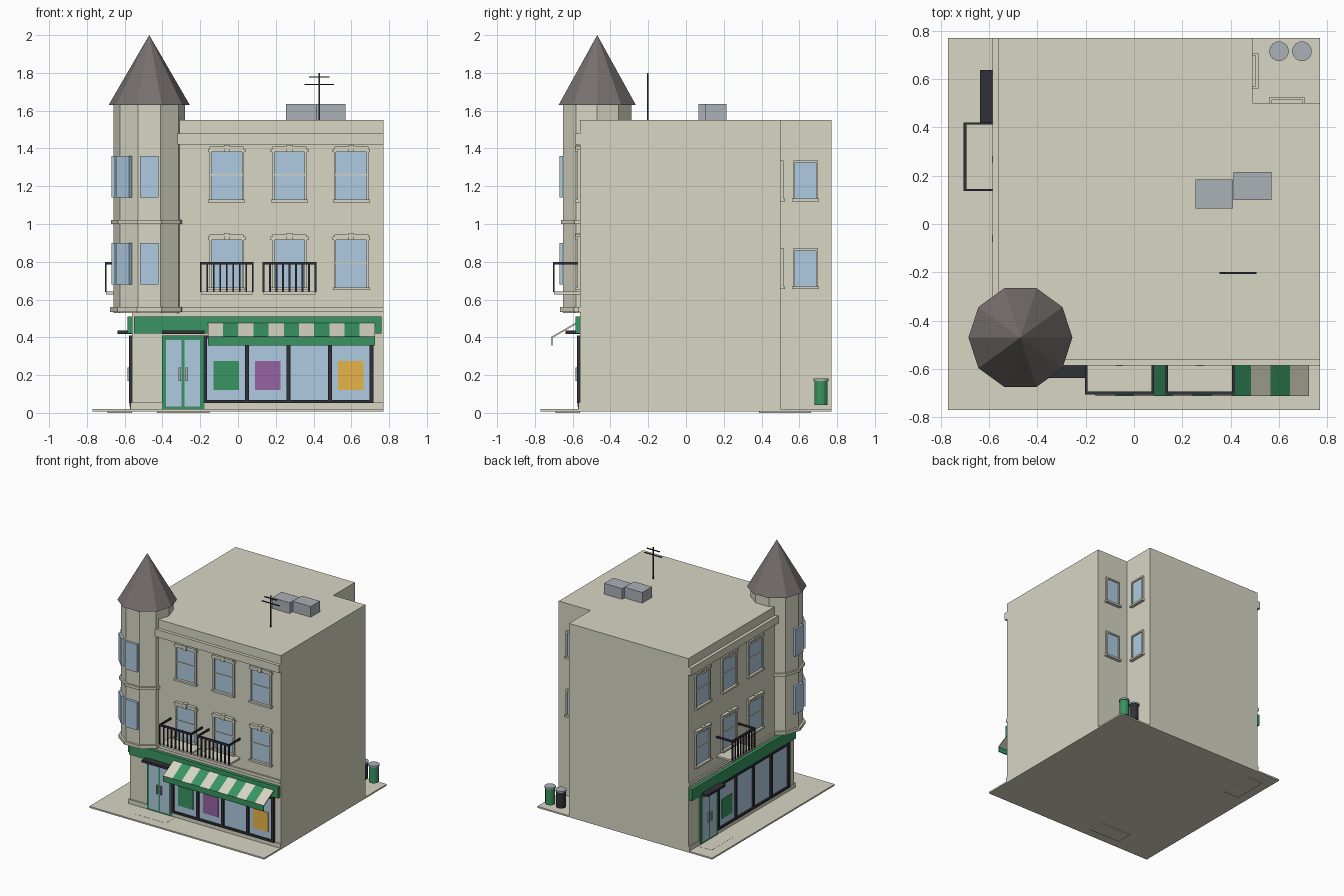
import bpy, bmesh
from math import sin, cos, pi, radians
from mathutils import Matrix, Vector

old = bpy.data.objects.get("Cube")
if old:
    bpy.data.objects.remove(old)


def material(name, *rgb):
    m = bpy.data.materials.new(name)
    m.use_nodes = True
    m.diffuse_color = (*rgb, 1)
    m.node_tree.nodes["Principled BSDF"].inputs["Base Color"].default_value = (*rgb, 1)
    return m


stone = material("pale stone", .68, .67, .55)
glass = material("blue glass", .43, .6, .76)
green = material("shop green", .04, .3, .12)
dark = material("dark metal", .03, .03, .04)
slate = material("roof slate", .18, .16, .155)
grey = material("grey metal", .41, .44, .475)
purple = material("purple paper", .31, .126, .36)
orange = material("orange paper", .8, .46, .065)


def finish(name, bm, *mats):
    bmesh.ops.recalc_face_normals(bm, faces=bm.faces)
    mesh = bpy.data.meshes.new(name)
    bm.to_mesh(mesh)
    bm.free()
    for m in mats:
        mesh.materials.append(m)
    ob = bpy.data.objects.new(name, mesh)
    bpy.context.scene.collection.objects.link(ob)
    return ob


def boxes(name, mat, frame, *spans):
    """Boxes given as (u0, u1, z0, z1, d0, d1); d is the distance out of the wall."""
    bm = bmesh.new()
    for u0, u1, z0, z1, d0, d1 in spans:
        size = Matrix.Diagonal((u1 - u0, d1 - d0, z1 - z0, 1))
        mid = Matrix.Translation(((u0 + u1) / 2, -(d0 + d1) / 2, (z0 + z1) / 2))
        bmesh.ops.create_cube(bm, size=1, matrix=frame @ mid @ size)
    return finish(name, bm, mat)


def prism(name, mat, points, z0, z1, tip=None):
    """Extrude an outline upwards, or draw it to a point above tip."""
    bm = bmesh.new()
    base = bm.faces.new([bm.verts.new((x, y, z0)) for x, y in points])
    if tip:
        apex = bm.verts.new((*tip, z1))
        for e in list(base.edges):
            bm.faces.new((*e.verts, apex))
    else:
        top = bmesh.ops.extrude_face_region(bm, geom=[base])["geom"]
        lift = [v for v in top if isinstance(v, bmesh.types.BMVert)]
        bmesh.ops.translate(bm, verts=lift, vec=(0, 0, z1 - z0))
        if not base.is_valid or len(bm.faces) < len(points) + 2:
            bm.faces.new([v for v in bm.verts if abs(v.co.z - z0) < 1e-5])
    return finish(name, bm, mat)


def ring(x, y, r, n):
    return [(x + r * cos(2 * pi * i / n), y + r * sin(2 * pi * i / n)) for i in range(n)]


def wall(turn, distance):
    return Matrix.Rotation(radians(turn), 4, "Z") @ Matrix.Translation((0, -distance, 0))


W, E = .56, .77          # street walls and rear walls
front, left = wall(0, W), wall(-90, W)
notch_side, notch_back = wall(90, .49), wall(180, .5)
world = Matrix.Identity(4)

# Pavement and building body with the rear corner notch
boxes("pavement", stone, world, (-E, E, .008, .02, -E, E))
prism("building_body", stone,
      [(-W, -W), (E, -W), (E, .5), (.49, .5), (.49, E), (-W, E)], .01, 1.55)

# Mouldings along the two street walls
for side, frame, a, b in (("front", front, -W, E), ("left", left, -E, W)):
    def span(out):
        return (a - out, b) if side == "front" else (a, b + out)
    boxes(side + "_cornice", stone, frame, (*span(.025), 1.42, 1.48, 0, .025))
    boxes(side + "_ledge", stone, frame, (*span(.012), .535, .56, 0, .012))
    boxes(side + "_plinth", stone, frame, (*span(.008), .015, .055, 0, .008))
    boxes(side + "_fascia", green, frame, (a + .01, b - .01, .42, .51, 0, .025))


def sash_window(name, frame, u, z):
    w, h = .08, .25
    boxes(name + "_glass", glass, frame, (u - w, u + w, z, z + h, 0, .005))
    spans = [(u - .098, u + .098, z - .015, z, 0, .025),
             (u - w, u + w, z + .127, z + .135, 0, .01),
             (u - .1, u + .1, z + h, z + h + .018, 0, .018),
             (u - .09, u + .09, z + h + .018, z + h + .03, 0, .025),
             (u - .015, u + .015, z + h, z + h + .037, 0, .028)]
    for s in (-1, 1):
        edge = sorted((u + s * w, u + s * (w + .013)))
        spans.append((*edge, z, z + h, 0, .015))
    boxes(name + "_surround", stone, frame, *spans)


for side, frame, shift in (("front", front, 0), ("left", left, -.54)):
    for i, u in enumerate((-.06, .273, .6)):
        for floor, z in (("middle", .665), ("upper", 1.13)):
            sash_window(f"{side}_{floor}_window_{i + 1}", frame, u + shift, z)

# Plain windows in the rear notch
for side, frame, u in (("notch_side", notch_side, .633), ("notch_back", notch_back, -.633)):
    for floor, z in (("middle", .67), ("upper", 1.135)):
        w, h = .055, .19
        boxes(f"{side}_{floor}_glass", glass, frame, (u - w, u + w, z, z + h, 0, .005))
        boxes(f"{side}_{floor}_frame", stone, frame,
              (u - .072, u + .072, z - .015, z, 0, .025),
              (u - .065, u + .065, z + h, z + h + .012, 0, .015),
              (u - .065, u - w, z, z + h, 0, .015),
              (u + w, u + .065, z, z + h, 0, .015))


# Balconies
def balcony(name, frame, u):
    w, out, bar = .142, .145, .009
    boxes(name + "_slab", stone, frame, (u - w + .005, u + w - .005, .628, .643, 0, out - .005))
    rails = [(u - w, u + w, .785, .8, out - .012, out)]
    rails += [(p, p + bar, .785, .8, 0, out) for p in (u - w, u + w - bar)]
    for i in range(9):
        p = u - w + i * (2 * w - bar) / 8
        rails.append((p, p + bar, .64, .79, out - bar, out))
    boxes(name + "_railing", dark, frame, *rails)


balcony("front_balcony_1", front, -.06)
balcony("front_balcony_2", front, .273)
balcony("left_balcony", left, -.278)


# Shop fronts: double door, canopy, step and a row of four windows
def shopfront(side, frame, door, start, posters):
    w, top = .112, .41
    boxes(side + "_door", green, frame, (door - w, door + w, .02, top, 0, .012))
    panes, handles = [], []
    for s in (-1, 1):
        panes.append((*sorted((door + s * .008, door + s * .09)), .035, .385, .012, .015))
        handles.append((*sorted((door + s * .012, door + s * .024)), .17, .24, .015, .025))
    boxes(side + "_door_panes", glass, frame, *panes)
    boxes(side + "_door_handles", grey, frame, *handles)
    boxes(side + "_door_canopy", dark, frame, (door - w, door + w, .418, .436, 0, .078))
    boxes(side + "_door_step", stone, frame, (door - .138, door + .138, 0, .021, 0, .13))
    step, bar = .22, .01
    end = start + 4 * step
    boxes(side + "_shop_glass", glass, frame, (start, end, .06, top, 0, .005))
    bars = [(start - bar, end + bar, .052, .068, 0, .018),
            (start - bar, end + bar, top - .016, top, 0, .018)]
    for i in range(5):
        p = start + i * step
        bars.append((p - bar, p + bar, .052, top, 0, .018))
    boxes(side + "_shop_frame", dark, frame, *bars)
    for i, mat in posters:
        p = start + (i + .5) * step
        boxes(f"{side}_poster_{i + 1}", mat, frame, (p - .067, p + .067, .12, .275, .005, .009))


shopfront("front", front, -.29, -.173, ((0, green), (1, purple), (3, orange)))
shopfront("left", left, -.525, -.405, ((0, green),))

# Striped awning with a plain valance
a0, a1, n = -.16, .725, 11
bm = bmesh.new()
rows = [[bm.verts.new(front @ Vector((a0 + (a1 - a0) * i / n, -d, z))) for i in range(n + 1)]
        for d, z in ((.02, .475), (.15, .4))]
for i in range(n):
    f = bm.faces.new((rows[0][i], rows[1][i], rows[1][i + 1], rows[0][i + 1]))
    f.material_index = i % 2
awning = finish("awning", bm, stone, green)
thick = awning.modifiers.new("thickness", "SOLIDIFY")
thick.thickness, thick.offset = .008, 0
boxes("awning_valance", green, front, (a0, a1, .358, .402, .146, .152))

# Corner turret
c = -.47
prism("turret", stone, ring(c, c, .19, 10), .53, 1.63)
prism("turret_base_band", stone, ring(c, c, .207, 10), .535, .56)
prism("turret_middle_band", stone, ring(c, c, .203, 10), 1.0, 1.022)
prism("turret_roof", slate, ring(c, c, .215, 10), 1.63, 2, tip=(c, c))
for turn in (0, -45, -90):
    frame = Matrix.Translation((c, c, 0)) @ wall(turn, .18)
    boxes(f"turret_windows_{-turn}", glass, frame,
          *[(-.05, .05, z, z + .22, 0, .02) for z in (.68, 1.14)])

# Roof units and aerial
boxes("roof_units", grey, world, (.255, .41, 1.55, 1.635, -.185, -.065),
      (.412, .57, 1.55, 1.635, -.215, -.1))
x, d, t = .43, .203, .004
boxes("aerial", dark, world, (x - t, x + t, 1.55, 1.8, d - t, d + t),
      (x - .055, x + .055, 1.775, 1.781, d - t, d + t),
      (x - .077, x + .077, 1.736, 1.742, d - t, d + t))

# Rubbish bins
for name, mat, x in (("dark_bin", dark, .6), ("green_bin", green, .695)):
    prism(name, mat, ring(x, .715, .036, 14), .043, .17)
    prism(name + "_lid", grey, ring(x, .715, .041, 14), .17, .182)
